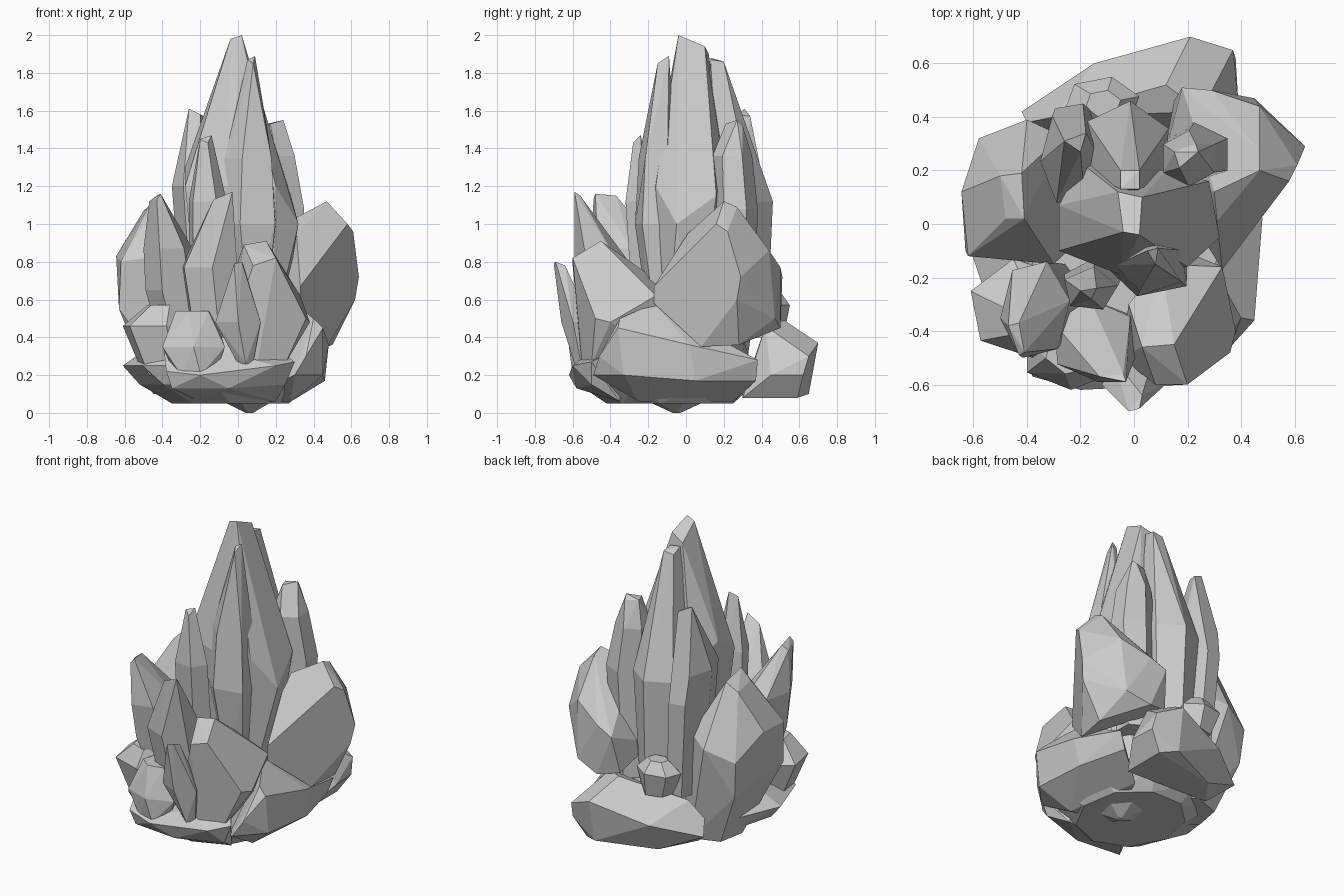
import bpy, bmesh
from math import cos, sin, radians, tau


def ring(x0, x1, y0, y1, z, n, phase):
    """Polygon with n sides fitted to the given x and y extents."""
    c = [cos(tau * i / n + phase) for i in range(n)]
    s = [sin(tau * i / n + phase) for i in range(n)]
    fit = lambda v, vs, a, b: a + (b - a) * (v - min(vs)) / (max(vs) - min(vs))
    return [(fit(p, c, x0, x1), fit(q, s, y0, y1), z) for p, q in zip(c, s)]


def rock(name, *parts, n=6, turn=15, twist=0):
    """Faceted convex stone: 5 numbers give a ring, 3 give a corner point."""
    bm = bmesh.new()
    for k, p in enumerate(parts):
        pts = [p] if len(p) == 3 else ring(*p, n, radians(turn + twist * k))
        for co in pts:
            bm.verts.new(co)
    hull = bmesh.ops.convex_hull(bm, input=bm.verts[:])
    junk = {v for v in hull["geom_interior"] + hull["geom_unused"]
            if isinstance(v, bmesh.types.BMVert)}
    bmesh.ops.delete(bm, geom=list(junk), context='VERTS')
    bmesh.ops.dissolve_limit(bm, angle_limit=radians(7),
                             verts=bm.verts[:], edges=bm.edges[:])
    bmesh.ops.recalc_face_normals(bm, faces=bm.faces[:])
    me = bpy.data.meshes.new(name)
    bm.to_mesh(me)
    bm.free()
    ob = bpy.data.objects.new(name, me)
    bpy.context.collection.objects.link(ob)
    return ob


# tall central spires
rock("main_spire", (.02, -.04, 2.0), (-.04, -.03, 1.98), (.03, .1, 1.94),
     (-.06, .12, 1.9), (-.28, -.1, 1.2), (-.28, .07, 1.3), (-.2, .23, 1.2),
     (.12, .2, 1.3), (.28, .16, 1.15), (.32, -.05, 1.0), (.2, -.16, 1.2),
     (-.05, -.19, 1.2), (-.2, .22, -.15, .15, .4), turn=20)
rock("front_spire", (.05, -.1, 1.87), (.09, -.09, 1.89), (.08, -.15, 1.85),
     (-.07, .18, -.25, -.06, 1.35), (-.1, .2, -.27, -.06, 1.0),
     (0, .15, -.2, 0, .5), n=5, turn=35)
rock("front_left_spire", (-.2, -.25, 1.45), (-.14, -.24, 1.47),
     (-.16, -.28, 1.43), (-.26, -.06, -.32, -.16, 1.12),
     (-.26, -.05, -.3, -.14, .8), (-.2, -.08, -.28, -.12, .5), n=5, turn=10)
rock("back_spire", (-.05, .13, 1.88), (.02, .13, 1.87), (-.05, .2, 1.85),
     (.02, .2, 1.86), (-.19, .13, .1, .46, 1.12), (-.14, .1, .1, .43, .45),
     turn=25)
rock("back_left_spire", (-.26, .31, 1.61), (-.2, .27, 1.58), (-.18, .34, 1.57),
     (-.35, -.14, .08, .42, 1.2), (-.34, -.13, .08, .45, 1.02),
     (-.29, -.1, .1, .42, .4), turn=5)
rock("back_right_spire", (.15, .27, 1.53), (.24, .27, 1.55), (.17, .21, 1.53),
     (.23, .3, 1.52), (.11, .3, .14, .35, 1.36), (.1, .35, .14, .38, 1.08),
     (.1, .3, .14, .36, .4), turn=30)

# shorter crystals around the spires
rock("left_crystal", (-.48, .02, 1.08), (-.41, .02, 1.15), (-.42, .19, 1.12),
     (-.5, .18, 1.07), (-.645, .12, .83), (-.62, -.12, .8), (-.3, -.15, .85),
     (-.58, .32, .68), (-.4, .39, .75), (-.27, .33, .8), (-.63, -.1, .55),
     (-.56, .3, .45), (-.2, .3, .5), (-.45, -.1, -.05, .3, .1), turn=20)
rock("front_left_crystal", (-.47, -.38, 1.12), (-.43, -.49, 1.13),
     (-.41, -.48, 1.16), (-.43, -.37, 1.15), (-.5, -.24, -.5, -.14, .87),
     (-.49, -.22, -.47, -.14, .65), (-.42, -.18, -.4, -.15, .4), turn=10)
rock("front_crystal", (-.13, -.57, 1.13), (-.03, -.59, 1.17),
     (-.04, -.56, 1.15), (-.3, .0, -.59, -.28, .77),
     (-.24, .02, -.52, -.3, .4), turn=35)
rock("front_shard", (-.02, -.7, .79), (.02, -.69, .8), (.03, -.64, .78),
     (-.12, .12, -.66, -.5, .48), (0, .08, -.59, -.5, .26), n=5, turn=55)

# large blocks
rock("right_block", (.47, .2, 1.12), (.47, .27, 1.09), (.3, .12, 1.03),
     (.31, .01, .95), (.58, .16, 1.0), (.61, .22, .96), (.64, .29, .72),
     (.62, .27, .6), (.47, .44, .86), (.29, .5, .77), (.33, -.17, .67),
     (.33, -.17, .58), (.5, .28, .36), (.47, .08, .35), (.29, .5, .45),
     (.45, .47, .5), (.1, .2, .6), (.18, .51, .72), (.15, .46, .48))
rock("front_right_block", (.03, -.46, .89), (.15, -.45, .91), (.08, -.6, .78),
     (.2, -.6, .82), (.36, -.48, .5), (.38, -.4, .48), (.33, -.16, .62),
     (.1, -.15, .7), (-.02, -.3, .75), (.25, -.5, .26), (.1, -.55, .25),
     (.2, -.1, .3), (-.05, -.5, .4))
rock("back_slab", (-.42, .42, .2), (-.4, .38, .3), (-.15, .6, .27),
     (.21, .7, .37), (.37, .65, .3), (-.3, .4, .4), (.12, .52, .49),
     (.25, .42, .46), (.38, .62, .2), (.39, .45, .2), (.2, .65, .1),
     (.3, .59, .08), (-.15, .5, .08), (-.3, .3, .1), (.3, .3, .08))

# base and ledges
rock("base", (-.4, .35, -.48, .3, .4), (-.61, .36, -.58, .35, .25),
     (-.52, .36, -.57, .36, .15), (-.35, .27, -.42, .25, .05),
     n=9, turn=12, twist=6)
rock("keel", (-.08, .18, -.2, .1, .06), (.04, .08, -.07, -.03, 0))
rock("front_ledge", (-.38, -.57, .22), (-.2, -.62, .2), (.2, -.6, .25),
     (.3, -.5, .27), (-.4, -.4, .4), (.2, -.35, .35), (-.35, -.55, .13),
     (-.05, -.58, .13), (.25, -.5, .15), (-.2, -.35, .06), (.2, -.35, .06))
rock("right_ledge", (.3, -.17, .58), (.4, -.35, .5), (.45, -.36, .45),
     (.48, .02, .36), (.45, -.33, .2), (.46, .05, .17), (.36, -.46, .3),
     (.3, -.49, .2), (.2, .25, .06), (0, -.2, .07), (.42, .38, .28),
     (.38, .37, .17), (.28, -.25, .06))
rock("left_ledge", (-.48, -.28, -.45, -.25, .57),
     (-.61, -.22, -.5, -.13, .46), (-.5, -.2, -.45, -.15, .2), turn=40)

# loose stones
rock("front_stone", (-.33, -.13, -.56, -.4, .54),
     (-.4, -.07, -.62, -.36, .35), (-.33, -.12, -.6, -.42, .2), twist=15)
rock("back_stone", (-.18, -.05, .4, .5, .64),
     (-.26, .02, .35, .55, .57), (-.2, 0, .33, .52, .42))
